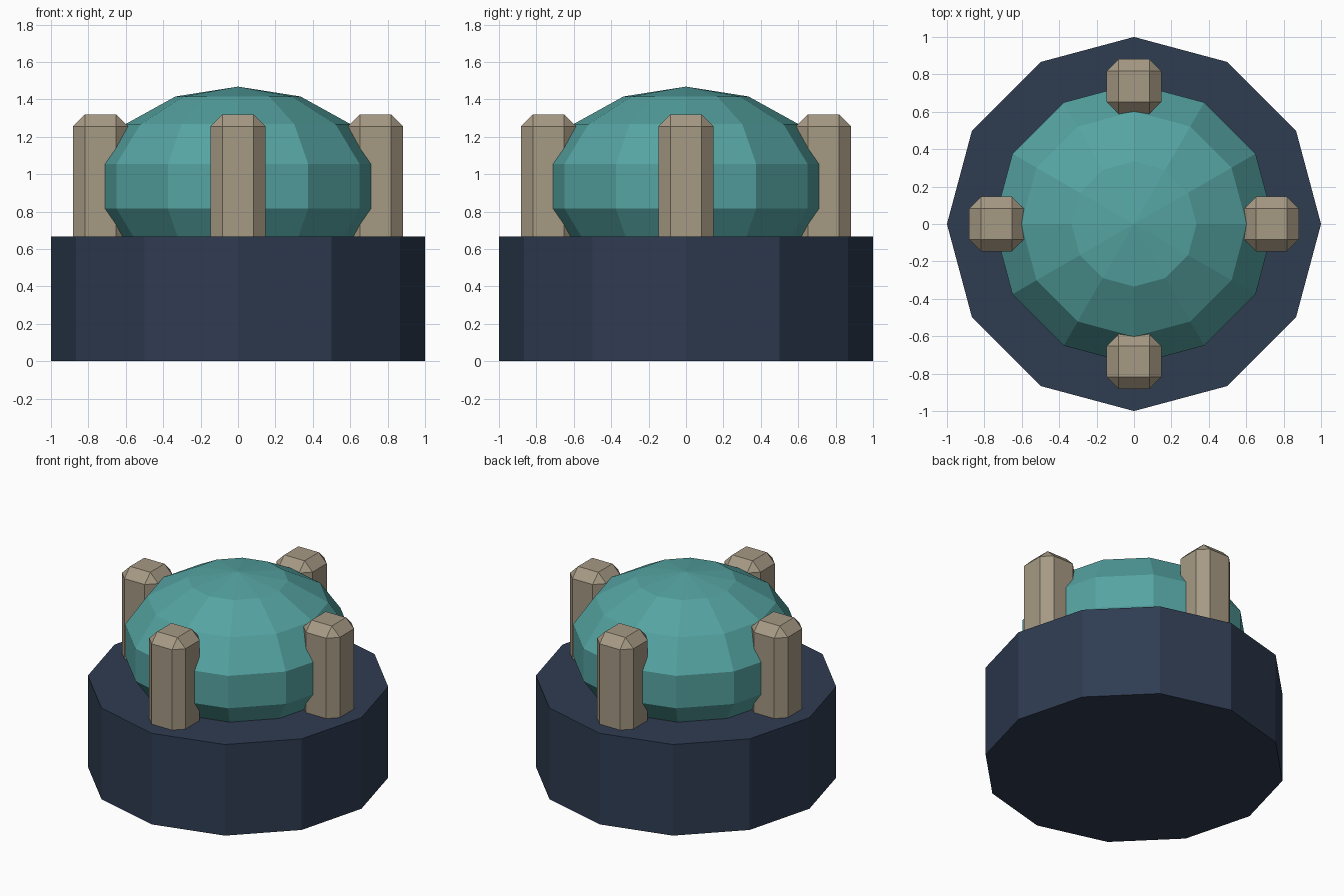
import bpy
from math import cos, sin, pi

if "Cube" in bpy.data.objects:
    bpy.data.objects.remove(bpy.data.objects["Cube"])


def paint(obj, name, color):
    mat = bpy.data.materials.get(name) or bpy.data.materials.new(name)
    mat.diffuse_color = (*color, 1)
    mat.use_nodes = True
    mat.node_tree.nodes["Principled BSDF"].inputs["Base Color"].default_value = mat.diffuse_color
    obj.data.materials.append(mat)


# Twelve-sided base drum
bpy.ops.mesh.primitive_cylinder_add(vertices=12, radius=1, depth=0.667, location=(0, 0, 0.3335))
base = bpy.context.object
base.name = "base"
paint(base, "navy", (0.028, 0.045, 0.083))

# Flattened low-poly dome sunk into the base
bpy.ops.mesh.primitive_uv_sphere_add(segments=12, ring_count=7, radius=1, location=(0, 0, 0.935))
dome = bpy.context.object
dome.name = "dome"
dome.scale = (0.77, 0.77, 0.533)
paint(dome, "teal", (0.09, 0.37, 0.36))

# Four chamfered posts around the dome
POST_TOP, POST_BOTTOM = 1.32, 0.55
for i, side in enumerate(("right", "back", "left", "front")):
    a = i * pi / 2
    bpy.ops.mesh.primitive_cube_add(
        size=1, location=(0.735 * cos(a), 0.735 * sin(a), (POST_TOP + POST_BOTTOM) / 2))
    post = bpy.context.object
    post.name = f"{side}_post"
    post.scale = (0.294, 0.294, POST_TOP - POST_BOTTOM)
    bpy.ops.object.transform_apply(location=False, rotation=False, scale=True)
    bevel = post.modifiers.new("chamfer", "BEVEL")
    bevel.width = 0.065
    bevel.segments = 1
    paint(post, "tan", (0.38, 0.32, 0.23))
